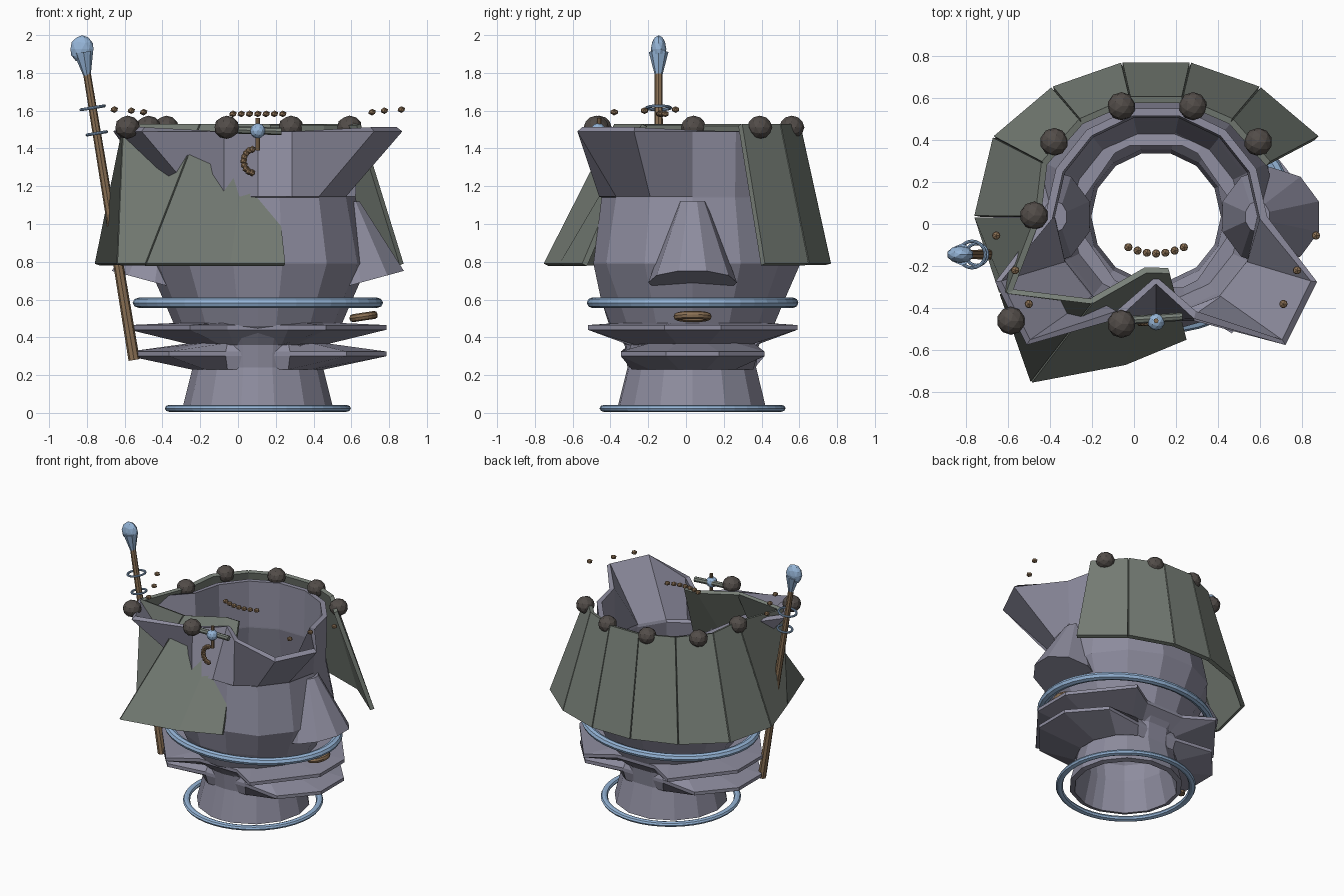
import bpy, bmesh, math
from mathutils import Vector

if "Cube" in bpy.data.objects:
    bpy.data.objects.remove(bpy.data.objects["Cube"])

CX, CY = 0.105, 0.035


def material(name, rgb):
    m = bpy.data.materials.new(name)
    m.use_nodes = True
    m.diffuse_color = (*rgb, 1)
    m.node_tree.nodes["Principled BSDF"].inputs["Base Color"].default_value = (*rgb, 1)
    return m


CLAY = material("lilac grey clay", (0.27, 0.265, 0.345))
GREEN = material("moss green", (0.187, 0.213, 0.185))
BLUE = material("pale blue", (0.30, 0.46, 0.68))
BRONZE = material("bronze brown", (0.26, 0.165, 0.09))
DARK = material("dark umber", (0.085, 0.073, 0.066))


def mesh_object(name, verts, faces, mat, thickness=0):
    me = bpy.data.meshes.new(name)
    me.from_pydata(verts, [], faces)
    me.materials.append(mat)
    ob = bpy.data.objects.new(name, me)
    bpy.context.collection.objects.link(ob)
    if thickness:
        mod = ob.modifiers.new("thickness", "SOLIDIFY")
        mod.thickness = thickness
        mod.offset = -1
    return ob


def loft(name, rings, mat, thickness=0):
    n = len(rings[0])
    verts = [p for ring in rings for p in ring]
    faces = [(i * n + j, i * n + (j + 1) % n, (i + 1) * n + (j + 1) % n, (i + 1) * n + j)
             for i in range(len(rings) - 1) for j in range(n)]
    return mesh_object(name, verts, faces, mat, thickness)


def finish(name, mat):
    ob = bpy.context.object
    ob.name = name
    ob.data.materials.append(mat)
    return ob


def ball(name, loc, radius, mat, detail=2, scale=(1, 1, 1)):
    bpy.ops.mesh.primitive_ico_sphere_add(subdivisions=detail, radius=radius, location=loc)
    ob = finish(name, mat)
    ob.scale = scale
    return ob


def hoop(name, loc, big, small, mat, scale=(1, 1, 1), tilt=0, sides=32):
    bpy.ops.mesh.primitive_torus_add(major_radius=big, minor_radius=small, major_segments=sides,
                                     minor_segments=8, location=loc, rotation=(0, tilt, 0))
    ob = finish(name, mat)
    ob.scale = scale
    return ob


def rod(name, a, b, r1, r2, mat, sides=8):
    a, b = Vector(a), Vector(b)
    bpy.ops.mesh.primitive_cone_add(vertices=sides, radius1=r1, radius2=r2,
                                    depth=(b - a).length, location=(a + b) / 2)
    ob = finish(name, mat)
    ob.rotation_euler = (b - a).to_track_quat("Z", "Y").to_euler()
    return ob


# Pot body: fourteen sides plus one extra column at the front crease
STEP = math.tau / 14
columns = [k * STEP for k in range(11)] + [math.radians(270)] + [k * STEP for k in (11, 12, 13)]


def ring(z, r, front=-1):
    # the front is flattened at the given y
    return [(CX + r * math.cos(a), max(front, CY + r * math.sin(a)), z) for a in columns]


profile = [(0.02, 0.40, -1), (0.24, 0.345, -1), (0.36, 0.36, -1), (0.46, 0.44, -1),
           (0.60, 0.50, -0.45), (0.79, 0.585, -0.49), (1.14, 0.518, -0.447)]
rings = [ring(*level) for level in profile]

# Rim: creased inward at the front, pulled out at both front corners
shelf, rim = ring(1.145, 0.518), ring(1.49, 0.528)
for i, side in ((10, -1), (12, 1)):
    shelf[i] = (CX + side * 0.18, -0.46, 1.145)
    rim[i] = (CX + side * 0.18, -0.45, 1.49)
shelf[11], rim[11] = (CX, -0.46, 1.145), (CX, -0.285, 1.49)
for i, side in ((9, -1), (13, 1)):
    rim[i] = (CX + side * 0.615, -0.575, 1.49)
for i, side in ((8, -1), (14, 1)):
    rim[i] = (CX + side * 0.765, -0.275, 1.49)
loft("pot_body", rings + [shelf, rim], CLAY, 0.037)


# Lips: angular flanges around the neck
def lip(name, outline, z_low, z_edge, z_top):
    outer = [(CX + x, CY + y) for x, y in outline]
    neck = [(CX + 0.36 * x / math.hypot(x, y), CY + 0.36 * y / math.hypot(x, y)) for x, y in outline]
    levels = ((neck, z_low), (outer, z_edge), (outer, z_edge + 0.025), (neck, z_top))
    return loft(name, [[(x, y, z) for x, y in pts] for pts, z in levels], CLAY)


def four_way(quarter):
    right = quarter + [(x, -y) for x, y in quarter]
    right.sort(key=lambda p: math.atan2(p[1], p[0]))
    return right + [(-x, y) for x, y in reversed(right)]


lip("upper_lip", four_way([(0.68, 0.15), (0.36, 0.555), (0.16, 0.43)]), 0.36, 0.44, 0.48)
lip("lower_lip", four_way([(0.68, 0.14), (0.47, 0.38), (0.17, 0.34)]), 0.23, 0.30, 0.37)

# Noses on both sides, with a tilted base
for name, side in (("left_nose", 1), ("right_nose", -1)):
    base, top = [], []
    for k in range(10):
        a = (k + 0.5) * math.tau / 10 * side
        c, s = math.cos(a), math.sin(a)
        base.append((CX + side * (0.545 + 0.24 * c), CY + 0.235 * s, 0.69 + 0.065 * c))
        top.append((CX + side * (0.482 + 0.06 * c), CY + 0.075 * s, 1.12))
    nose = loft(name, [base, top], CLAY)
    bm = bmesh.new()
    bm.from_mesh(nose.data)
    bmesh.ops.holes_fill(bm, edges=bm.edges)
    bmesh.ops.recalc_face_normals(bm, faces=bm.faces)
    bm.to_mesh(nose.data)
    bm.free()

# Sloping skirt of separate panels, open at the front left
low = [(0.775, 0.38), (0.495, 0.617), (0.163, 0.733)]
high = [(0.545, 0.26), (0.365, 0.465), (0.125, 0.57)]
low, high = [[(CX + x, CY + y) for x, y in pts + [(-x, y) for x, y in reversed(pts)]]
             for pts in (low, high)]
low += [(-0.76, 0.035), (-0.64, -0.33), (-0.49, -0.755), (-0.04, -0.67), (0.25, -0.55)]
high += [(-0.47, 0.035), (-0.61, -0.33), (-0.20, -0.38), (0.06, -0.232), (0.17, -0.235)]
verts, faces = [], []
for j in range(len(low) - 1):
    a, b, c, d = [Vector((*p, z)) for p, z in
                  ((low[j], 0.79), (low[j + 1], 0.79), (high[j + 1], 1.53), (high[j], 1.53))]
    # the two front panels meet in one folded sheet without a gap
    start = 0 if j == len(low) - 2 else 0.012
    end = 0 if j >= len(low) - 3 else 0.012
    n = len(verts)
    verts += [a.lerp(b, start), b.lerp(a, end), c.lerp(d, end), d.lerp(c, start)]
    faces.append((n, n + 1, n + 2, n + 3))
skirt = mesh_object("skirt_panels", verts, faces, GREEN, 0.03)
bm = bmesh.new()
bm.from_mesh(skirt.data)
bmesh.ops.remove_doubles(bm, verts=bm.verts, dist=0.0005)
bm.to_mesh(skirt.data)
bm.free()

# Dark beads around the rim
for x, y in ((0.59, 0.39), (0.28, 0.56), (-0.06, 0.56), (-0.38, 0.39),
             (-0.475, 0.04), (-0.585, -0.46), (-0.06, -0.475)):
    ball("rim_bead", (x, y, 1.512), 0.067, DARK, 2, (1, 1, 0.92))

# Blue hoops
hoop("foot_hoop", (CX, CY, 0.024), 0.468, 0.025, BLUE, (1, 1, 0.75), sides=40)
hoop("waist_hoop", (CX, CY, 0.583), 0.628, 0.035, BLUE, (1, 0.845, 0.8), sides=40)

# Bronze mouth ring
hoop("mouth_ring", (0.665, CY, 0.51), 0.08, 0.021, BRONZE, (0.75, 1, 1), tilt=-0.15, sides=20)

# Staff with hoops and a pointed blue head
foot, tip = Vector((-0.55, -0.145, 0.28)), Vector((-0.81, -0.145, 1.86))
lean = math.atan2(tip.x - foot.x, tip.z - foot.z)
rod("staff", foot, tip, 0.03, 0.02, BRONZE)
rod("staff_socket", (-0.798, -0.145, 1.78), (-0.818, -0.145, 1.91), 0.018, 0.052, BLUE)
ball("staff_head", (-0.826, -0.145, 1.926), 0.064, BLUE, 2, (1, 0.64, 1.14))
for z, r in ((1.615, 0.063), (1.48, 0.052)):
    p = foot.lerp(tip, (z - foot.z) / (tip.z - foot.z))
    hoop("staff_hoop", p, r, 0.008, BLUE, tilt=lean, sides=24)

# Small floating beads
for k in range(-3, 4):
    ball("crown_bead", (CX + k * 0.044, -0.14 + 0.0033 * k * k, 1.583), 0.022, BRONZE, 1, (1, 1, 0.8))
for side in (-1, 1):
    for dx, y, z in ((0.76, -0.055, 1.606), (0.67, -0.22, 1.6), (0.605, -0.38, 1.592)):
        ball("side_bead", (CX + side * dx, y, z), 0.022, BRONZE, 1, (1, 1, 0.8))

# Pendant: crossbar, gem, stem and beaded hook
rod("pendant_bar", (-0.06, -0.46, 1.5), (0.23, -0.44, 1.49), 0.02, 0.02, GREEN)
ball("pendant_gem", (CX, -0.465, 1.493), 0.041, BLUE)
rod("pendant_stem", (CX, -0.46, 1.39), (CX, -0.46, 1.56), 0.012, 0.012, BRONZE)
for k in range(9):
    a = math.radians(95 + k * 21)
    ball("hook_bead", (0.08 + 0.05 * math.cos(a), -0.468, 1.333 + 0.062 * math.sin(a)), 0.02, BRONZE, 1)
